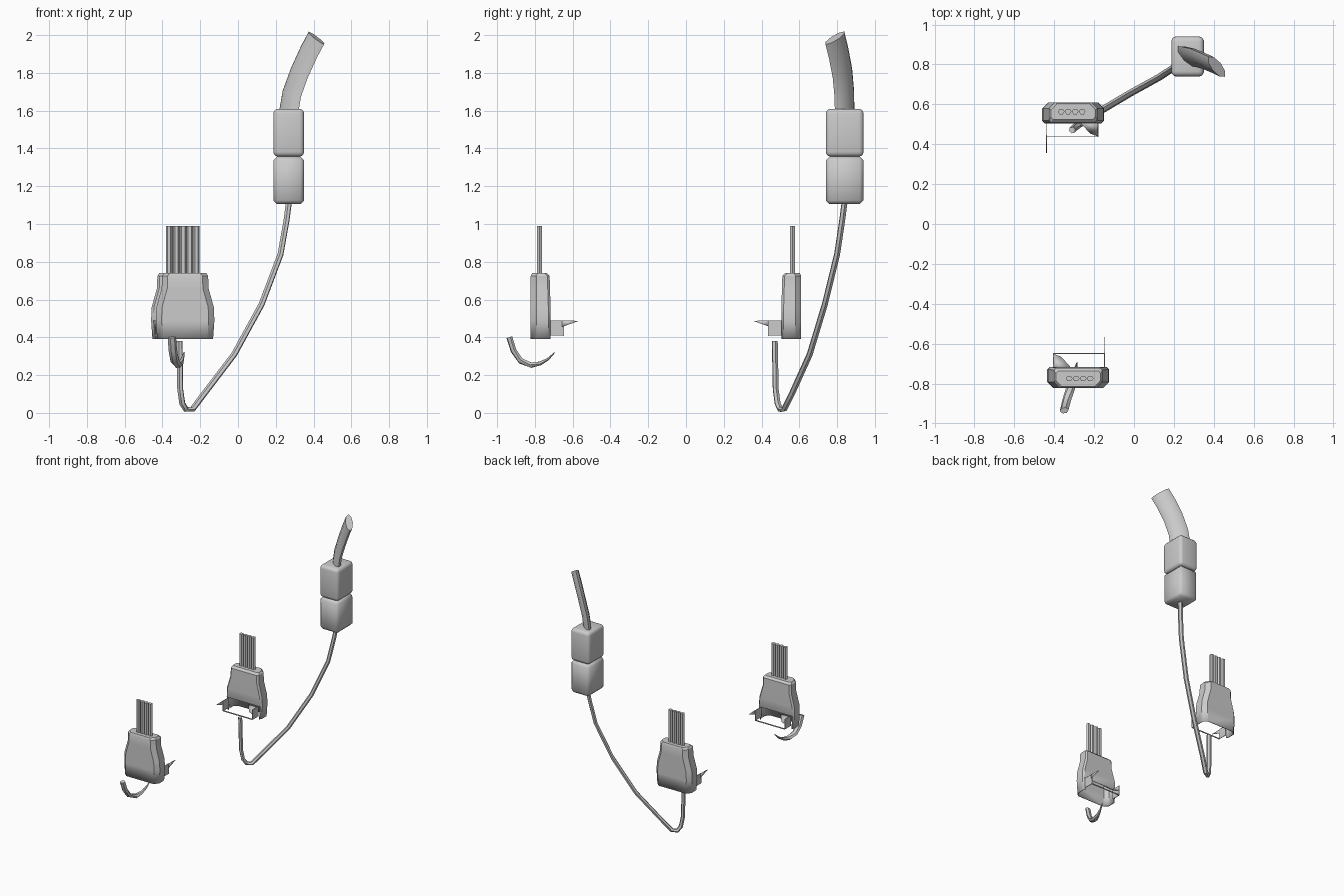
import bpy, bmesh, math
from mathutils import Vector, Matrix

cube = bpy.data.objects.get("Cube")
if cube:
    bpy.data.objects.remove(cube)

grey = bpy.data.materials.new("plain grey")
grey.use_nodes = True
COLOUR = (0.6, 0.6, 0.6, 1)
grey.diffuse_color = COLOUR
grey.node_tree.nodes["Principled BSDF"].inputs["Base Color"].default_value = COLOUR


def finish(bm, name, matrix=Matrix(), angle=35):
    bmesh.ops.recalc_face_normals(bm, faces=bm.faces)
    mesh = bpy.data.meshes.new(name)
    bm.to_mesh(mesh)
    bm.free()
    mesh.materials.append(grey)
    obj = bpy.data.objects.new(name, mesh)
    bpy.context.collection.objects.link(obj)
    obj.matrix_world = matrix
    bpy.ops.object.select_all(action="DESELECT")
    obj.select_set(True)
    bpy.context.view_layer.objects.active = obj
    bpy.ops.object.shade_smooth_by_angle(angle=math.radians(angle))
    return obj


def box(name, low, high, matrix=Matrix(), bevel=0, segments=1):
    bm = bmesh.new()
    bmesh.ops.create_cube(bm, size=1)
    low, high = Vector(low), Vector(high)
    for v in bm.verts:
        v.co = Vector(l + (h - l) * (c + 0.5) for l, h, c in zip(low, high, v.co))
    if bevel:
        bmesh.ops.bevel(bm, geom=bm.edges[:], offset=bevel, segments=segments,
                        profile=0.5, affect="EDGES")
    return finish(bm, name, matrix, 50)


def loft(bm, rings):
    """Join vertex rings of equal length with quads."""
    rings = [[bm.verts.new(p) for p in ring] for ring in rings]
    for a, b in zip(rings, rings[1:]):
        for i in range(len(a)):
            j = (i + 1) % len(a)
            bm.faces.new((a[i], a[j], b[j], b[i]))
    return rings


def sweep(name, path, width, thick, side, sides=8, taper=1.0, matrix=Matrix()):
    """Oval section swept along a path, narrowing to the taper factor."""
    pts = [Vector(p) for p in path]
    bm, rings = bmesh.new(), []
    for k, p in enumerate(pts):
        t = (pts[min(k + 1, len(pts) - 1)] - pts[max(k - 1, 0)]).normalized()
        s = Vector(side)
        s = (s - t * s.dot(t)).normalized()
        u = t.cross(s)
        f = 1 + (taper - 1) * max(0, 2 * k / (len(pts) - 1) - 1)
        turns = [2 * math.pi * i / sides for i in range(sides)]
        rings.append([p + f * (s * math.cos(a) * width + u * math.sin(a) * thick) / 2
                      for a in turns])
    rings = loft(bm, rings)
    bm.faces.new(rings[0])
    bm.faces.new(rings[-1])
    return finish(bm, name, matrix)


def section(w, front, back, z):
    """Chamfered outline; the open side faces -y."""
    c, d = 0.012, 0.03
    return [(-w + c, front, z), (w - c, front, z), (w, front + c, z), (w, back - d, z),
            (w - d, back, z), (-w + d, back, z), (-w, back - d, z), (-w, front + c, z)]


def connector(label, matrix):
    # Hollow housing, open below, with a window low on the -y face
    bm = bmesh.new()
    rings = loft(bm, [section(0.148, -0.05, 0.055, 0.39), section(0.155, -0.05, 0.055, 0.49),
                      section(0.152, -0.05, 0.055, 0.56), section(0.124, -0.047, 0.055, 0.66),
                      section(0.122, -0.045, 0.055, 0.725), section(0.112, -0.03, 0.048, 0.74)])
    bm.faces.new(rings[-1])
    bm.verts.ensure_lookup_table()
    window = [f for f in bm.faces if rings[0][0] in f.verts and rings[0][1] in f.verts]
    bmesh.ops.delete(bm, geom=window, context="FACES_ONLY")
    body = finish(bm, label + "_housing", matrix, 30)
    shell = body.modifiers.new("wall", "SOLIDIFY")
    shell.thickness, shell.offset = 0.006, -1

    # Four wires out of the top
    for i in range(4):
        x = -0.05 + 0.035 * i
        sweep(f"{label}_wire_{i + 1}", [(x - 0.01, 0.008, 0.73), (x - 0.01, 0.008, 0.99)],
              0.034, 0.03, (1, 0, 0), 6, 1, matrix)

    # Thin latch frame around the window
    for x, part in ((-0.132, "left"), (0.125, "right")):
        box(f"{label}_latch_{part}", (x - 0.002, -0.12, 0.41), (x + 0.002, -0.045, 0.49), matrix)
    box(label + "_latch_bar", (-0.132, -0.12, 0.408), (0.125, -0.116, 0.416), matrix)

    # Pointed latch tip and corner flap
    for part, corners in (
            ("latch_tip", [(-0.132, -0.11, 0.455), (-0.132, -0.11, 0.49), (-0.132, -0.2, 0.487)]),
            ("latch_flap", [(0.125, -0.05, 0.48), (0.125, -0.115, 0.45),
                            (0.085, -0.1, 0.45), (0.04, -0.05, 0.48)])):
        bm = bmesh.new()
        bm.faces.new([bm.verts.new(c) for c in corners])
        flap = finish(bm, f"{label}_{part}", matrix)
        flap.modifiers.new("sheet", "SOLIDIFY").thickness = 0.003


connector("rear_connector", Matrix.Translation((-0.305, 0.555, 0)))
connector("front_connector",
          Matrix.Translation((-0.28, -0.767, 0)) @ Matrix.Rotation(math.pi, 4, "Z"))

# Short loose lead under the front connector
sweep("loose_lead", [(-0.35, -0.935, 0.4), (-0.345, -0.913, 0.33), (-0.335, -0.875, 0.275),
                     (-0.317, -0.82, 0.253), (-0.305, -0.77, 0.262),
                     (-0.295, -0.73, 0.285), (-0.285, -0.695, 0.32)],
      0.045, 0.032, (1, 0.2, 0), 6, 0.15)

# Long hanging lead up to the coupler
sweep("hanging_lead", [(-0.31, 0.47, 0.38), (-0.306, 0.475, 0.125), (-0.295, 0.485, 0.05),
                       (-0.275, 0.5, 0.018), (-0.24, 0.52, 0.02), (-0.18, 0.56, 0.1),
                       (-0.02, 0.655, 0.31), (0.125, 0.735, 0.575), (0.225, 0.8, 0.84),
                       (0.257, 0.827, 1.02), (0.27, 0.84, 1.12)],
      0.036, 0.03, (1, -1, 0), 6)

# Two-part coupler
box("coupler_lower", (0.187, 0.74, 1.105), (0.35, 0.94, 1.357), bevel=0.02)
box("coupler_upper", (0.187, 0.74, 1.357), (0.35, 0.94, 1.61), bevel=0.025, segments=3)

# Thick flat cable leaving the coupler
sweep("thick_cable", [(0.268, 0.84, 1.59), (0.285, 0.838, 1.69), (0.325, 0.828, 1.8),
                      (0.375, 0.807, 1.91), (0.415, 0.788, 1.985)],
      0.145, 0.055, (1, -1, 0), 8)
